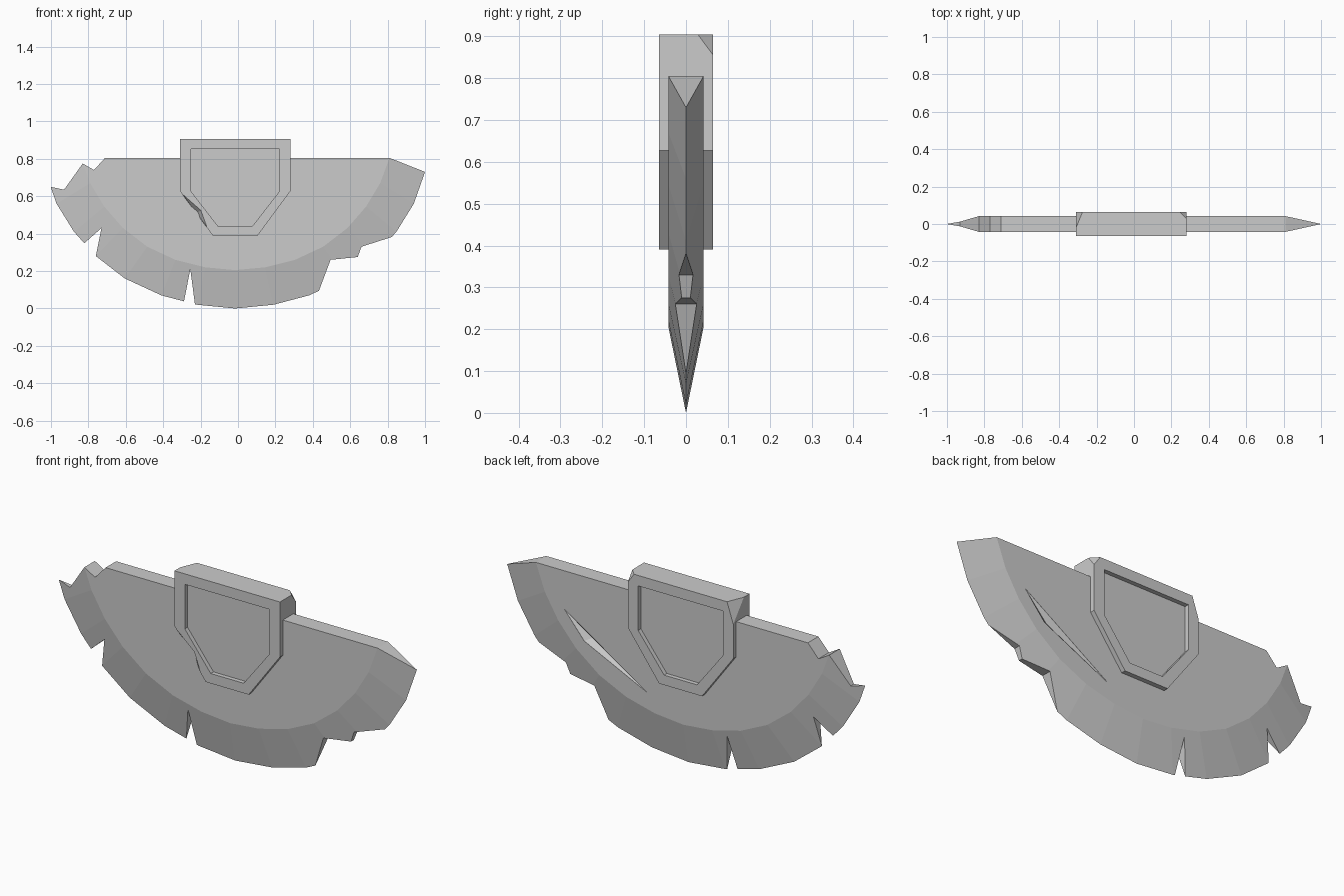
import bpy, bmesh
from mathutils import Vector

if "Cube" in bpy.data.objects:
    bpy.data.objects.remove(bpy.data.objects["Cube"])

CX = -0.015          # symmetry line of the undamaged weapon head
T = 0.042            # half thickness of the blade
H = 0.065            # half thickness of the socket block


def make(name, bm):
    bmesh.ops.recalc_face_normals(bm, faces=bm.faces)
    me = bpy.data.meshes.new(name)
    bm.to_mesh(me)
    bm.free()
    ob = bpy.data.objects.new(name, me)
    bpy.context.collection.objects.link(ob)
    return ob


def prism(name, pts, y0, y1):
    bm = bmesh.new()
    a = [bm.verts.new((x, y0, z)) for x, z in pts]
    b = [bm.verts.new((x, y1, z)) for x, z in pts]
    bm.faces.new(a)
    bm.faces.new(b[::-1])
    for i in range(len(pts)):
        j = (i + 1) % len(pts)
        bm.faces.new((a[i], b[i], b[j], a[j]))
    return make(name, bm)


def hull(name, pts):
    bm = bmesh.new()
    for p in pts:
        bm.verts.new(p)
    bmesh.ops.convex_hull(bm, input=bm.verts[:])
    return make(name, bm)


def cut(ob, cutter):
    cutter.hide_render = True
    mod = ob.modifiers.new("cut", 'BOOLEAN')
    mod.operation = 'DIFFERENCE'
    mod.solver = 'EXACT'
    mod.object = cutter
    bpy.context.view_layer.objects.active = ob
    bpy.ops.object.modifier_apply(modifier=mod.name)
    bpy.data.objects.remove(cutter)


def chip_corner(ob, tri, corner):
    # slice a corner off along the plane through three points
    p = [Vector(v) for v in tri]
    c = sum(p, Vector()) / 3
    n = (p[1] - p[0]).cross(p[2] - p[0]).normalized()
    if n.dot(Vector(corner) - c) < 0:
        n = -n
    big = [c + (v - c) * 2.5 for v in p]
    cut(ob, hull("chip_cutter", big + [v + n * 0.15 for v in big]))


# Blade: flat cheeks with a bevel running to a sharp curved edge
outer = [(1.015, .73), (.955, .56), (.862, .41), (.745, .28), (.59, .16), (.395, .07), (.205, .02)]
inner = [(.825, .805), (.775, .67), (.70, .545), (.60, .43), (.47, .33), (.32, .26), (.16, .22)]


def mirrored(pts, mid):
    return [(CX + u, z) for u, z in pts] + [(CX, mid)] + [(CX - u, z) for u, z in pts[::-1]]


bm = bmesh.new()
edge = [bm.verts.new((x, 0, z)) for x, z in mirrored(outer, 0)]
sides = [[bm.verts.new((x, y, z)) for x, z in mirrored(inner, .205)] for y in (-T, T)]
for s in sides:
    bm.faces.new(s)
    for i in range(len(edge) - 1):
        bm.faces.new((s[i], s[i + 1], edge[i + 1], edge[i]))
f, b = sides
bm.faces.new((f[0], f[-1], b[-1], b[0]))
for i in (0, -1):
    bm.faces.new((f[i], b[i], edge[i]))
blade = make("blade", bm)

# Battle damage along the edge
notches = [
    [(-.226, -.01), (-.255, .21), (-.298, -.01)],
    [(-.768, .24), (-.73, .43), (-.82, .35), (-.90, .29)],
    [(.41, .04), (.435, .10), (.495, .26), (.64, .275), (.66, .33), (.832, .385), (.95, .36), (.7, .0)],
    [(-.71, .806), (-.77, .74), (-.83, .775), (-.93, .635), (-1.0, .65), (-1.2, .66), (-1.2, .95), (-.6, .95)],
]
for pts in notches:
    cut(blade, prism("notch_cutter", pts, -.2, .2))

# Long scratch in the back cheek
scratch = [(.65, .61), (.18, .31), (.54, .48)]
cut(blade, hull("scratch_cutter", [(x, y, z) for x, z in scratch for y in (T - .0005, .08)] + [(.51, .018, .495)]))

# Socket block with a recessed panel on both faces
block = [(.295, .905), (.295, .627), (.12, .39)]
panel = [(.237, .852), (.237, .627), (.092, .44)]


def shield(half):
    return [(CX + u, z) for u, z in half] + [(CX - u, z) for u, z in half[::-1]]


socket = prism("socket_block", shield(block), -H, H)
for s in (-1, 1):
    cut(socket, prism("panel_cutter", shield(panel), s * (T + .001), s * .2))

# Chipped corners and a gouge in the front lower edge
chip_corner(socket, [(-.31, H, .80), (-.275, H, .905), (-.31, -.02, .905)], (-.31, H, .905))
chip_corner(socket, [(.245, H, .905), (.28, .028, .905), (.28, H, .855)], (.28, H, .905))
cut(socket, hull("gouge_cutter", [(-.297, -H - .001, .612), (-.198, -H - .001, .525), (-.165, -H - .001, .435),
                                  (-.222, -.03, .51), (-.32, -.12, .45)]))
